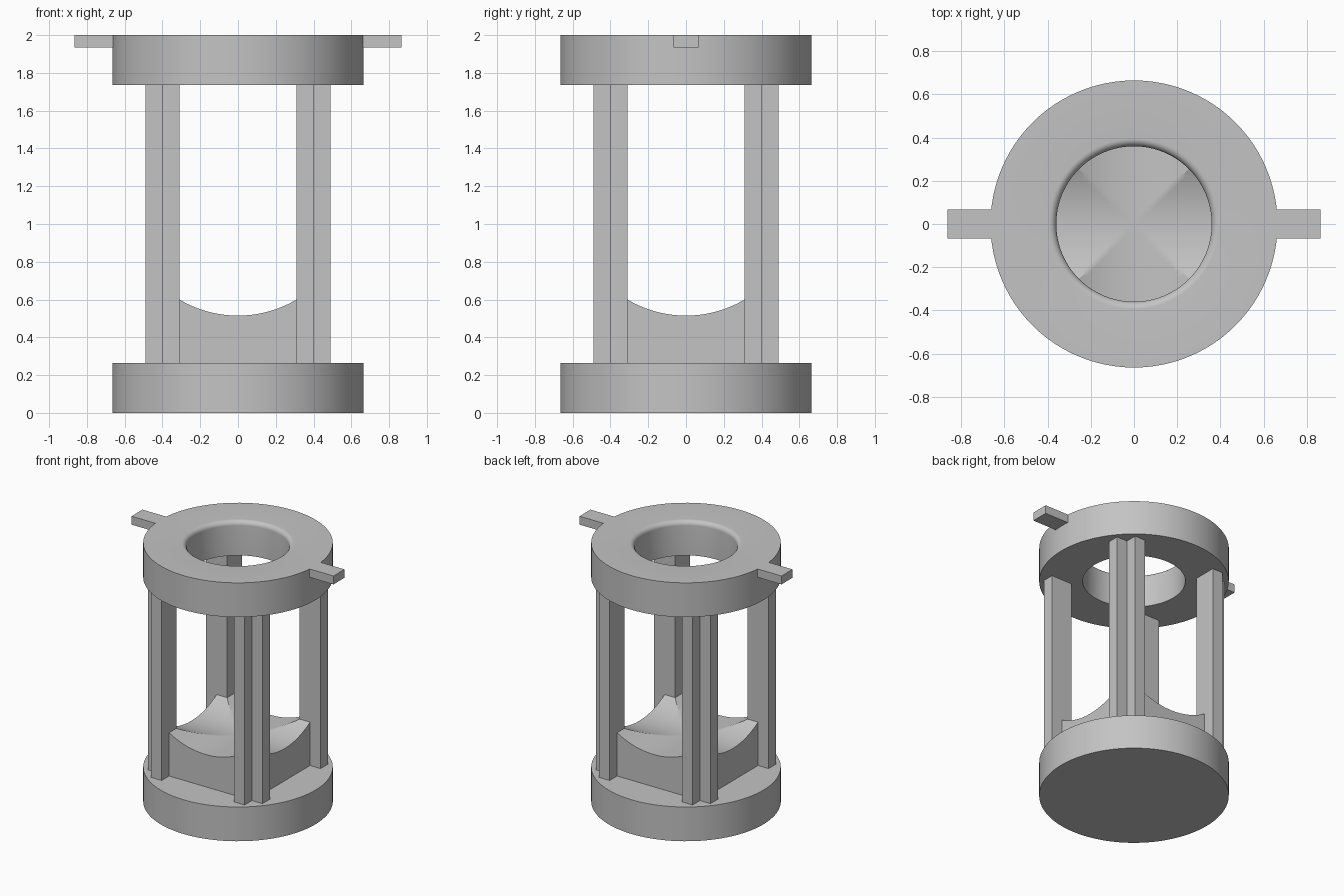
import bpy, bmesh, math
from mathutils import Matrix

cube = bpy.data.objects.get("Cube")
if cube:
    bpy.data.objects.remove(cube, do_unlink=True)

grey = bpy.data.materials.new("light grey")
grey.use_nodes = True
colour = (0.55, 0.55, 0.55, 1)
grey.diffuse_color = colour
grey.node_tree.nodes["Principled BSDF"].inputs["Base Color"].default_value = colour

R_DISC, R_HOLE, FILLET = 0.665, 0.36, 0.035
Z_BASE, Z_RING, Z_TOP = 0.265, 1.735, 2.0
INNER, MID, OUTER = 0.31, 0.40, 0.49


def finish(name, bm, smooth=False):
    """Turn a bmesh into a grey object."""
    bmesh.ops.recalc_face_normals(bm, faces=bm.faces)
    mesh = bpy.data.meshes.new(name)
    bm.to_mesh(mesh)
    bm.free()
    mesh.materials.append(grey)
    obj = bpy.data.objects.new(name, mesh)
    bpy.context.collection.objects.link(obj)
    if smooth:
        bpy.ops.object.select_all(action='DESELECT')
        obj.select_set(True)
        bpy.context.view_layer.objects.active = obj
        bpy.ops.object.shade_smooth_by_angle(angle=math.radians(30))
    return obj


def box(name, lo, hi):
    bm = bmesh.new()
    size = [b - a for a, b in zip(lo, hi)]
    centre = [(a + b) / 2 for a, b in zip(lo, hi)]
    bmesh.ops.create_cube(bm, size=1, matrix=Matrix.Translation(centre) @ Matrix.Diagonal((*size, 1)))
    return finish(name, bm)


# Solid round base
bm = bmesh.new()
bmesh.ops.create_cone(bm, cap_ends=True, segments=96, radius1=R_DISC, radius2=R_DISC,
                      depth=Z_BASE, matrix=Matrix.Translation((0, 0, Z_BASE / 2)))
finish("base_disc", bm, smooth=True)

# Top ring: turned profile with a rounded upper lip on the hole
profile = [(R_HOLE, Z_RING), (R_DISC, Z_RING), (R_DISC, Z_TOP)]
for i in range(9):
    a = math.pi / 2 * (1 + i / 8)
    profile.append((R_HOLE + FILLET + FILLET * math.cos(a), Z_TOP - FILLET + FILLET * math.sin(a)))
bm = bmesh.new()
verts = [bm.verts.new((r, 0, z)) for r, z in profile]
edges = [bm.edges.new((verts[i - 1], verts[i])) for i in range(len(verts))]
bmesh.ops.spin(bm, geom=verts + edges, cent=(0, 0, 0), axis=(0, 0, 1),
               angle=math.tau, steps=96, use_duplicate=False)
bmesh.ops.remove_doubles(bm, verts=bm.verts, dist=0.0001)
finish("top_ring", bm, smooth=True)

# Side tabs on the ring
box("left_tab", (0.66, -0.067, 1.935), (0.865, 0.067, Z_TOP))
box("right_tab", (-0.865, -0.067, 1.935), (-0.66, 0.067, Z_TOP))

# Four posts with a notched outer corner
section = [(INNER, INNER), (OUTER, INNER), (OUTER, MID), (MID, MID), (MID, OUTER), (INNER, OUTER)]
for side, sx in (("left", 1), ("right", -1)):
    for end, sy in (("front", -1), ("back", 1)):
        bm = bmesh.new()
        face = bm.faces.new([bm.verts.new((x * sx, y * sy, Z_BASE)) for x, y in section])
        top = bmesh.ops.extrude_face_region(bm, geom=[face], use_keep_orig=True)["geom"]
        for v in top:
            if isinstance(v, bmesh.types.BMVert):
                v.co.z = Z_RING
        finish(f"{end}_{side}_post", bm)

# Cradle block: square block hollowed by two crossing round troughs
ARC_R, ARC_Z = 0.608, 1.123


def trough(t):
    return ARC_Z - math.sqrt(ARC_R ** 2 - t ** 2)


bm = bmesh.new()
bmesh.ops.create_grid(bm, x_segments=40, y_segments=40, size=MID)
for v in bm.verts:
    v.co.z = min(trough(v.co.x), trough(v.co.y))
# Split the diagonal faces along the ridges
for f in list(bm.faces):
    c = f.calc_center_median()
    if abs(abs(c.x) - abs(c.y)) < 0.001:
        order = sorted(f.verts, key=lambda v: abs(v.co.x) + abs(v.co.y))
        bmesh.utils.face_split(f, order[0], order[-1])
rim = [e for e in bm.edges if e.is_boundary]
skirt = bmesh.ops.extrude_edge_only(bm, edges=rim)["geom"]
for v in skirt:
    if isinstance(v, bmesh.types.BMVert):
        v.co.z = Z_BASE
bmesh.ops.holes_fill(bm, edges=[e for e in bm.edges if e.is_boundary], sides=0)
finish("cradle_block", bm, smooth=True)
